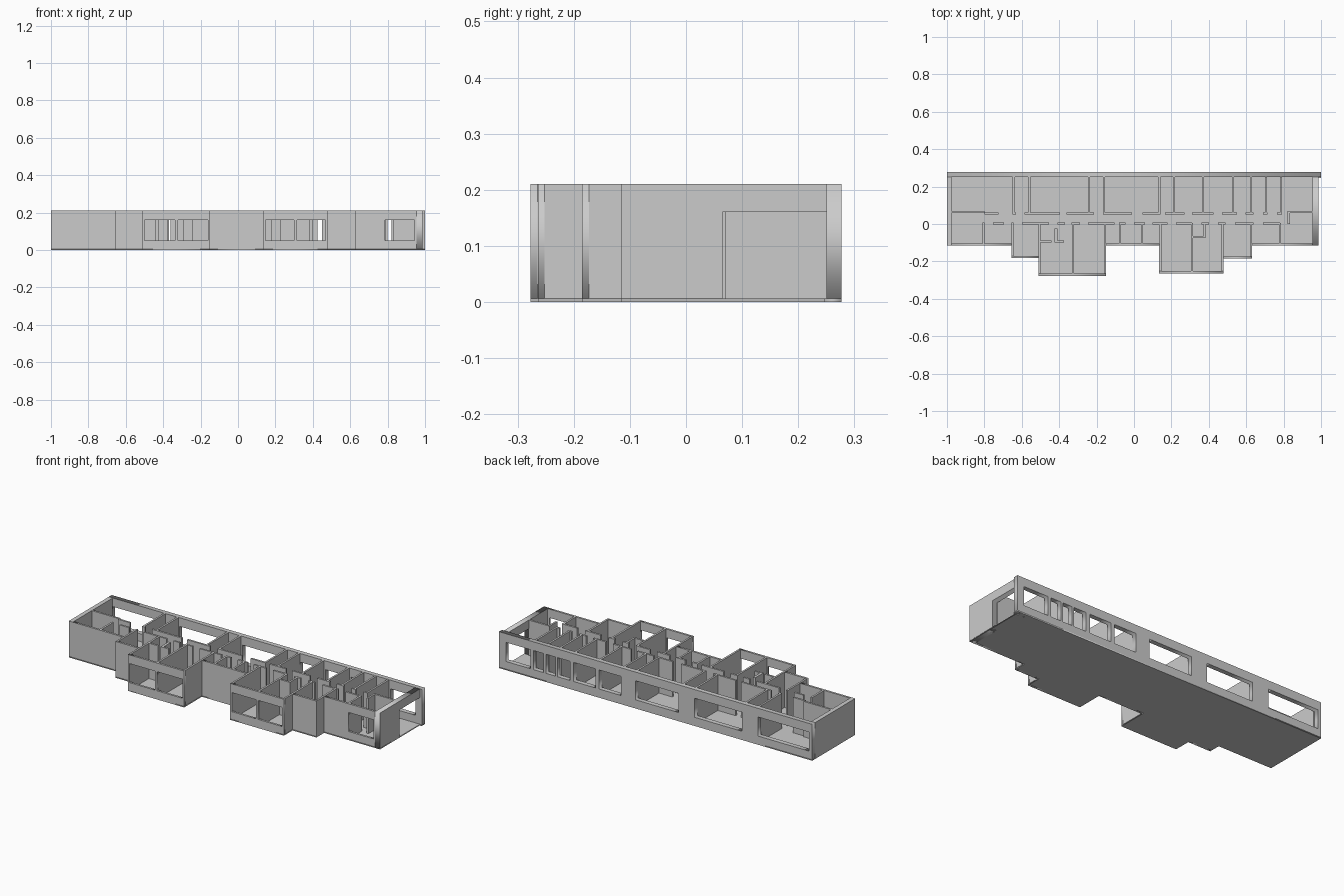
import bpy, bmesh
from mathutils import Matrix

if "Cube" in bpy.data.objects:
    bpy.data.objects.remove(bpy.data.objects["Cube"])

H = 0.21            # wall height
FLOOR = 0.006       # slab thickness
SILL, HEAD = 0.05, 0.16
T = 0.011           # partition thickness


def box(name, x0, x1, y0, y1, z0=0.0, z1=H):
    bm = bmesh.new()
    bmesh.ops.create_cube(bm, size=1)
    for v in bm.verts:
        v.co = ((x0 + x1) / 2 + v.co.x * (x1 - x0),
                (y0 + y1) / 2 + v.co.y * (y1 - y0),
                (z0 + z1) / 2 + v.co.z * (z1 - z0))
    me = bpy.data.meshes.new(name)
    bm.to_mesh(me)
    bm.free()
    ob = bpy.data.objects.new(name, me)
    bpy.context.collection.objects.link(ob)
    return ob


def panel(name, loops, depth, matrix):
    """Filled 2D outline with holes, extruded to a solid panel."""
    cu = bpy.data.curves.new(name, 'CURVE')
    cu.dimensions, cu.fill_mode, cu.extrude = '2D', 'BOTH', depth / 2
    for pts in loops:
        s = cu.splines.new('POLY')
        s.points.add(len(pts) - 1)
        for p, (a, b) in zip(s.points, pts):
            p.co = (a, b, 0, 1)
        s.use_cyclic_u = True
    tmp = bpy.data.objects.new(name + "_outline", cu)
    bpy.context.collection.objects.link(tmp)
    dg = bpy.context.evaluated_depsgraph_get()
    me = bpy.data.meshes.new_from_object(tmp.evaluated_get(dg))
    bpy.data.objects.remove(tmp)
    me.transform(matrix)
    bm = bmesh.new()
    bm.from_mesh(me)
    bmesh.ops.remove_doubles(bm, verts=bm.verts, dist=1e-5)
    bmesh.ops.recalc_face_normals(bm, faces=bm.faces)
    bm.to_mesh(me)
    bm.free()
    ob = bpy.data.objects.new(name, me)
    bpy.context.collection.objects.link(ob)


def rect(a0, a1, b0, b1):
    return [(a0, b0), (a1, b0), (a1, b1), (a0, b1)]


def window_wall(name, x0, x1, y0, y1, windows):
    m = Matrix(((1, 0, 0, 0), (0, 0, -1, (y0 + y1) / 2), (0, 1, 0, 0), (0, 0, 0, 1)))
    loops = [rect(x0, x1, 0, H)] + [rect(a, b, SILL, HEAD) for a, b in windows]
    panel(name, loops, y1 - y0, m)


# Floor slab following the stepped footprint
outline = [(-1, 0.277), (-1, -0.115), (-0.655, -0.115), (-0.655, -0.182), (-0.51, -0.182),
           (-0.51, -0.277), (-0.15, -0.277), (-0.15, -0.115), (0.135, -0.115), (0.135, -0.264),
           (0.478, -0.264), (0.478, -0.185), (0.63, -0.185), (0.63, -0.115), (0.987, -0.115),
           (0.987, 0.247), (1.0, 0.247), (1.0, 0.277)]
panel("floor_slab", [outline], FLOOR, Matrix.Translation((0, 0, FLOOR / 2)))

# Back wall with its row of windows
window_wall("back_wall", -1, 1.0, 0.25, 0.277,
            [(-0.98, -0.655), (-0.55, -0.248), (-0.147, 0.13), (0.22, 0.362), (0.385, 0.523),
             (0.548, 0.627), (0.64, 0.70), (0.715, 0.78), (0.80, 0.957)])

# Left end wall
box("left_end_wall", -1, -0.975, -0.115, 0.25)

# Right end wall with the open entrance
m = Matrix(((0, 0, 1, 0.971), (1, 0, 0, 0), (0, 1, 0, 0), (0, 0, 0, 1)))
panel("right_end_wall", [[(-0.115, 0), (0.065, 0), (0.065, HEAD), (0.25, HEAD),
                          (0.25, H), (-0.115, H)]], 0.032, m)

# Stepped front walls: x range, outer y, windows
fronts = [
    ("front_wall_left", -0.975, -0.655, -0.115, []),
    ("front_wall_step_left", -0.655, -0.51, -0.182, []),
    ("front_wall_bay_left", -0.51, -0.15, -0.277, [(-0.5, -0.337), (-0.322, -0.16)]),
    ("front_wall_middle", -0.15, 0.135, -0.115, []),
    ("front_wall_bay_right", 0.135, 0.478, -0.264, [(0.145, 0.30), (0.312, 0.467)]),
    ("front_wall_step_right", 0.478, 0.63, -0.185, []),
    ("front_wall_right", 0.63, 0.955, -0.115, [(0.785, 0.945)]),
]
for name, x0, x1, y, wins in fronts:
    window_wall(name, x0, x1, y, y + 0.012, wins)

# Cross walls of the back rooms
for i, x in enumerate((-0.643, -0.56, -0.24, -0.16, 0.135, 0.215, 0.37, 0.53, 0.625, 0.705, 0.785)):
    box(f"back_room_wall_{i}", x - T / 2, x + T / 2, 0.05, 0.252)

# Cross walls of the front rooms: left edge x, front y
for i, (x, y, top) in enumerate((
        (-0.81, -0.11, 0.005), (-0.655, -0.181, 0.005), (-0.51, -0.276, 0.005),
        (-0.332, -0.27, 0.005), (-0.161, -0.276, 0.005), (-0.08, -0.11, 0.005),
        (0.037, -0.11, 0.005), (0.135, -0.263, 0.005), (0.305, -0.26, 0.005),
        (0.372, -0.07, 0.005), (0.467, -0.263, 0.005), (0.619, -0.184, 0.005),
        (0.776, -0.11, 0.005), (0.822, -0.0, 0.07))):
    box(f"front_room_wall_{i}", x, x + T, y, top)

# Corridor walls, broken by doorways
back_runs = [(-0.80, -0.725), (-0.64, -0.63), (-0.585, -0.395), (-0.36, -0.24), (-0.24, -0.215),
             (-0.16, -0.01), (0.045, 0.14), (0.165, 0.27), (0.31, 0.37), (0.37, 0.425),
             (0.47, 0.53), (0.53, 0.55), (0.595, 0.64), (0.69, 0.715), (0.765, 0.79)]
front_runs = [(-0.81, -0.80), (-0.755, -0.695), (-0.655, -0.645), (-0.60, -0.455),
              (-0.41, -0.37), (-0.335, -0.29), (-0.245, -0.105), (-0.08, -0.045),
              (0.0, 0.06), (0.10, 0.18), (0.225, 0.31), (0.36, 0.40), (0.45, 0.49),
              (0.54, 0.64), (0.69, 0.78)]
for side, y, runs in (("back", 0.05, back_runs), ("front", -0.003, front_runs)):
    for i, (x0, x1) in enumerate(runs):
        box(f"corridor_{side}_wall_{i}", x0, x1, y, y + T)

# Walls closing the two end rooms and the small washrooms
box("left_room_divider", -0.98, -0.80, 0.059, 0.07)
box("right_room_divider", 0.822, 0.957, 0.059, 0.07)
box("washroom_left_front_a", -0.505, -0.44, -0.10, -0.089)
box("washroom_left_front_b", -0.425, -0.375, -0.10, -0.089)
box("washroom_left_side", -0.425, -0.41, -0.10, -0.025)
box("washroom_right_front", 0.31, 0.383, -0.075, -0.064)
